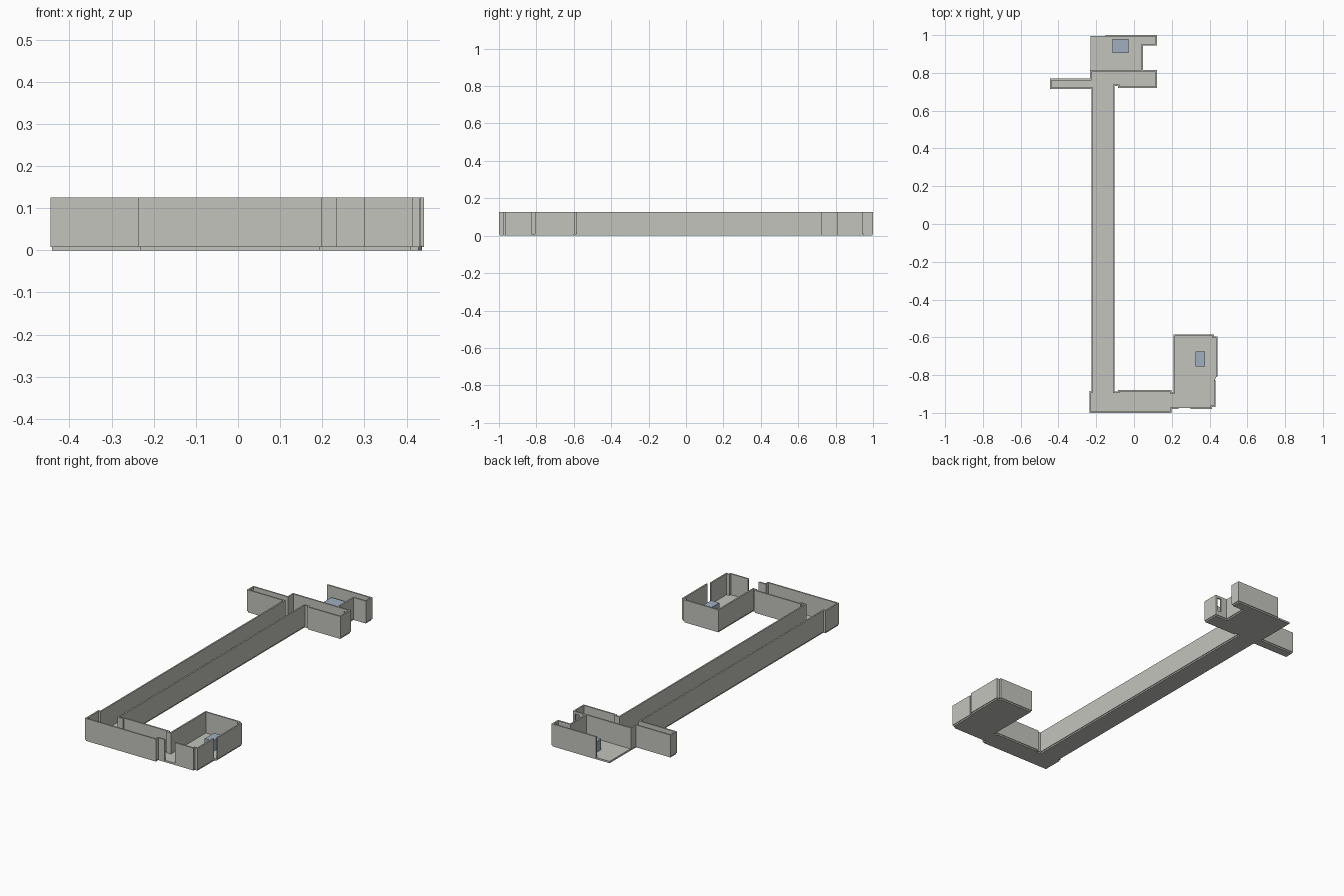
import bpy, bmesh
from mathutils import Vector

cube = bpy.data.objects.get("Cube")
if cube:
    bpy.data.objects.remove(cube)

FLOOR, TOP, THICK = 0.01, 0.126, 0.008


def material(name, rgb):
    m = bpy.data.materials.new(name)
    m.use_nodes = True
    m.diffuse_color = (*rgb, 1)
    m.node_tree.nodes["Principled BSDF"].inputs["Base Color"].default_value = (*rgb, 1)
    return m


grey = material("warm grey", (0.55, 0.55, 0.51))
blue = material("slate blue", (0.35, 0.43, 0.53))


def prism(name, outline, z0, z1, mat):
    """Extrude a flat outline between two heights."""
    bm = bmesh.new()
    face = bm.faces.new([bm.verts.new((x, y, z0)) for x, y in outline])
    grown = bmesh.ops.extrude_face_region(bm, geom=[face])["geom"]
    verts = [v for v in grown if isinstance(v, bmesh.types.BMVert)]
    bmesh.ops.translate(bm, vec=(0, 0, z1 - z0), verts=verts)
    bmesh.ops.recalc_face_normals(bm, faces=bm.faces)
    mesh = bpy.data.meshes.new(name)
    bm.to_mesh(mesh)
    bm.free()
    mesh.materials.append(mat)
    obj = bpy.data.objects.new(name, mesh)
    bpy.context.collection.objects.link(obj)
    return obj


def wall(name, path, z0=FLOOR - 0.002, z1=TOP):
    """Give a centre line a constant thickness with mitred corners."""
    pts = [Vector(p) for p in path]
    normals = []
    for a, b in zip(pts, pts[1:]):
        d = (b - a).normalized()
        normals.append(Vector((-d.y, d.x)))
    left, right = [], []
    for i, p in enumerate(pts):
        n0 = normals[max(i - 1, 0)]
        n1 = normals[min(i, len(normals) - 1)]
        offset = (n0 + n1) / (1 + n0.dot(n1)) * THICK / 2
        left.append(p + offset)
        right.append(p - offset)
    prism(name, left + right[::-1], z0, z1, grey)


def box(name, x0, x1, y0, y1, z0, z1, mat):
    prism(name, [(x0, y0), (x1, y0), (x1, y1), (x0, y1)], z0, z1, mat)


# Wall centre lines, running anticlockwise round the plan
south_room_corner = [(.30, -.975), (.41, -.975), (.41, -.965), (.428, -.965), (.428, -.825)]
inner_run = [(.437, -.807), (.437, -.6), (.42, -.6), (.42, -.588), (.214, -.588),
             (.214, -.893), (.195, -.893), (.195, -.883), (-.08, -.883), (-.08, -.892),
             (-.107, -.892), (-.107, .735), (-.08, .735), (-.08, .725), (.118, .725),
             (.118, .81), (.11, .81)]
outer_run = [(.085, .81), (-.23, .81), (-.23, .765), (-.441, .765), (-.441, .718),
             (-.22, .718), (-.22, -.887), (-.232, -.887), (-.232, -.996),
             (.195, -.996), (.195, -.975), (.235, -.975)]
north_room_run = [(.043, .81), (.043, .948), (.118, .948), (.118, .996), (-.15, .996)]

# Floors
prism("corridor_floor", south_room_corner + inner_run + outer_run, 0, FLOOR, grey)
prism("north_room_floor", [(-.23, .81)] + north_room_run[:-1] + [(-.23, .996)], 0, FLOOR, grey)

# Walls
wall("south_room_corner_wall", south_room_corner)
wall("inner_wall", inner_run)
wall("outer_wall", outer_run)
wall("north_room_wall", north_room_run)

# Sill and lintel of the narrow opening
wall("opening_sill", [(.11, .81), (.085, .81)], z1=0.035)
wall("opening_lintel", [(.11, .81), (.085, .81)], z0=0.112)

# Furniture blocks
box("north_room_block", -.115, -.03, .905, .98, FLOOR, 0.07, blue)
box("south_room_block", .325, .375, -.755, -.675, FLOOR, 0.07, blue)
